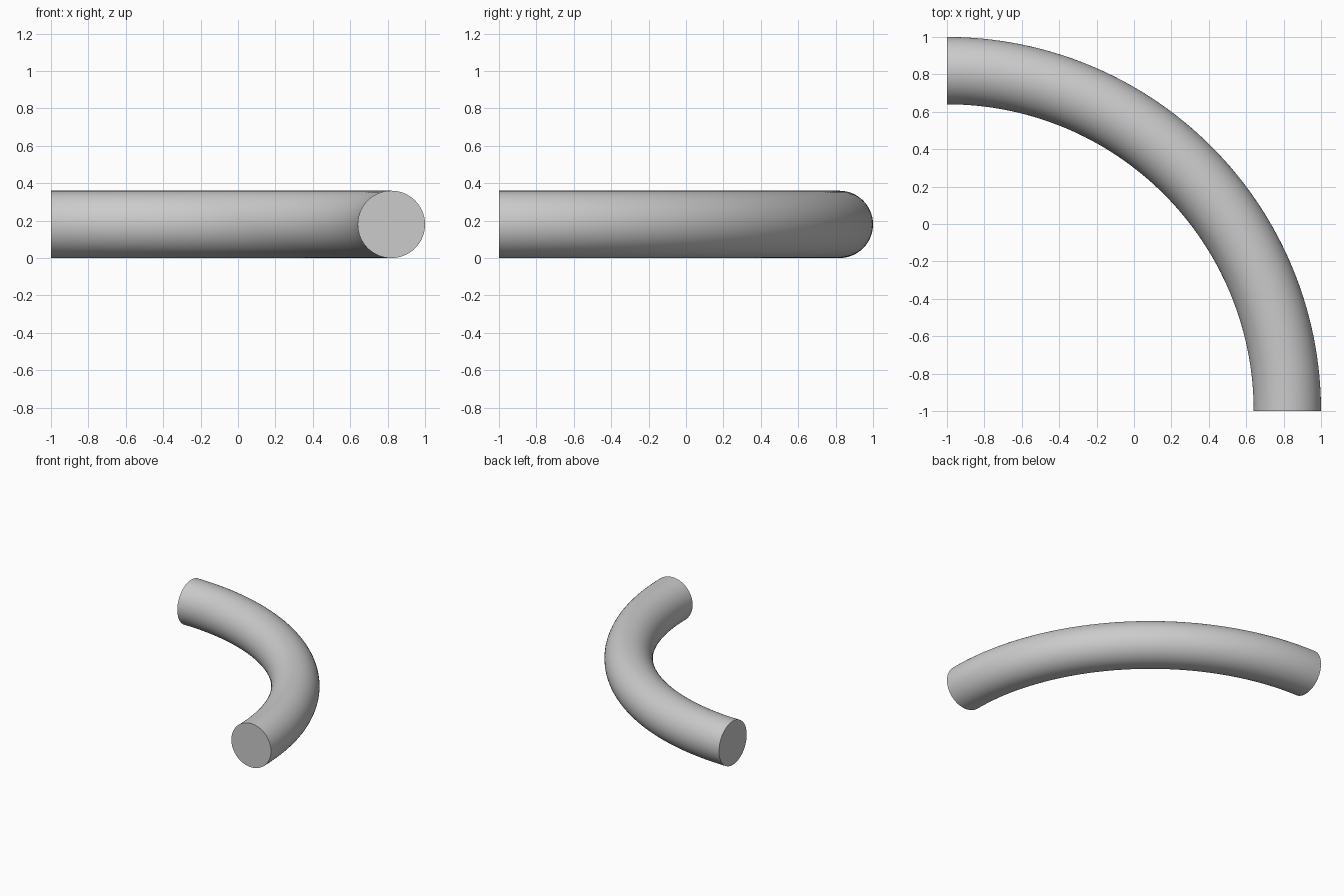
import bpy, bmesh
from math import pi, cos, sin, radians
from mathutils import Matrix, Vector

if "Cube" in bpy.data.objects:
    bpy.data.objects.remove(bpy.data.objects["Cube"])

TUBE_R = 0.18             # pipe radius
BEND_R = 2.0 - TUBE_R     # centreline radius of the bend
SIDES, STEPS = 64, 64
CENTRE = Vector((-1, -1, TUBE_R))

bm = bmesh.new()

# Round profile at the front end, facing -y
profile = [bm.verts.new(CENTRE + Vector((BEND_R + TUBE_R * cos(a), 0, TUBE_R * sin(a))))
           for a in (2 * pi * i / SIDES for i in range(SIDES))]
bm.faces.new(profile)

# Sweep the profile through a quarter turn
edges = list(bm.edges)
res = bmesh.ops.spin(bm, geom=edges, cent=CENTRE, axis=(0, 0, 1),
                     angle=pi / 2, steps=STEPS, use_duplicate=False)

# Cap the far end
bmesh.ops.holes_fill(bm, edges=[e for e in bm.edges if e.is_boundary], sides=0)
bmesh.ops.recalc_face_normals(bm, faces=bm.faces)

mesh = bpy.data.meshes.new("pipe_bend")
bm.to_mesh(mesh)
bm.free()
pipe = bpy.data.objects.new("pipe_bend", mesh)
bpy.context.collection.objects.link(pipe)

# Smooth wall, crisp end rims
bpy.context.view_layer.objects.active = pipe
pipe.select_set(True)
bpy.ops.object.shade_smooth_by_angle(angle=radians(30))
